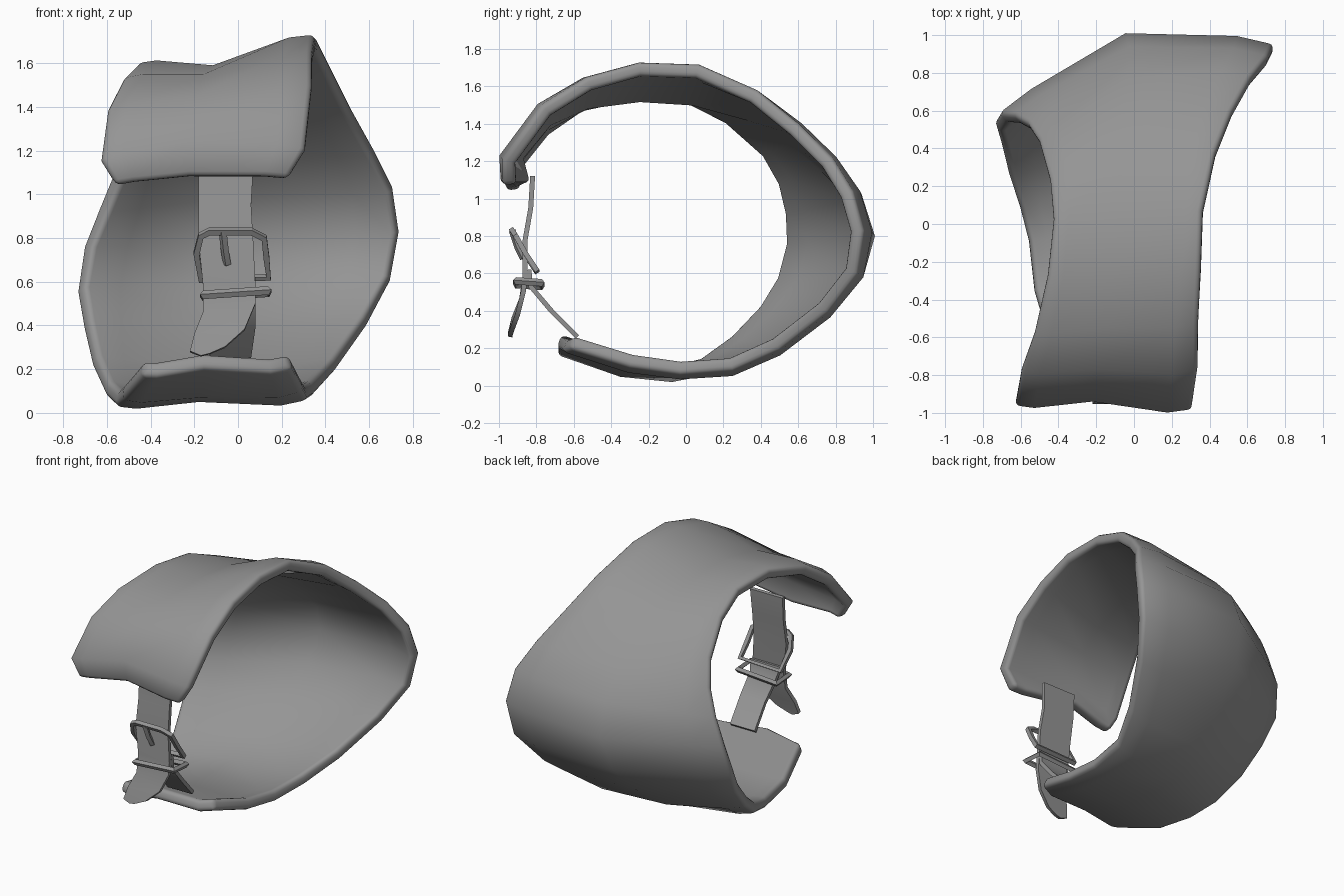
import bpy
from mathutils import Vector

if "Cube" in bpy.data.objects:
    bpy.data.objects.remove(bpy.data.objects["Cube"], do_unlink=True)

grey = bpy.data.materials.new("plain_grey")
grey.use_nodes = True
colour = (0.3, 0.3, 0.3, 1)
grey.diffuse_color = colour
grey.node_tree.nodes["Principled BSDF"].inputs["Base Color"].default_value = colour


def points(*rows):
    """Turn rows given in hundredths into vectors."""
    return [Vector(row) / 100 for row in rows]


def finish(obj, angle):
    """Select the object, apply the material and smooth the shading."""
    bpy.ops.object.select_all(action="DESELECT")
    obj.select_set(True)
    bpy.context.view_layer.objects.active = obj
    if obj.type == "CURVE":
        bpy.ops.object.convert(target="MESH")
        obj = bpy.context.object
    obj.data.materials.clear()
    obj.data.materials.append(grey)
    bpy.ops.object.shade_smooth_by_angle(angle=angle)


def sheet(name, rows, thickness, offset, rim):
    """Build a thick sheet with a softened rim from rows of points."""
    width = len(rows[0])
    faces = []
    for i in range(len(rows) - 1):
        for j in range(width - 1):
            a = i * width + j
            faces.append((a, a + 1, a + width + 1, a + width))
    mesh = bpy.data.meshes.new(name)
    mesh.from_pydata([p for row in rows for p in row], [], faces)
    obj = bpy.data.objects.new(name, mesh)
    bpy.context.collection.objects.link(obj)
    finish(obj, 1.1)
    solid = obj.modifiers.new("thickness", "SOLIDIFY")
    solid.thickness = thickness
    solid.offset = offset
    if rim:
        bevel = obj.modifiers.new("soft_rim", "BEVEL")
        bevel.width = rim
        bevel.segments = 3
        bevel.limit_method = "ANGLE"
        bevel.angle_limit = 1.0
    for mod in [m.name for m in obj.modifiers]:
        bpy.ops.object.modifier_apply(modifier=mod)
    bpy.ops.object.shade_smooth_by_angle(angle=0.9)


def bar(name, path, radius, closed=False):
    """Sweep a thin four-sided bar along a path."""
    data = bpy.data.curves.new(name, "CURVE")
    data.dimensions = "3D"
    data.bevel_depth = radius
    data.bevel_resolution = 0
    data.use_fill_caps = True
    spline = data.splines.new("POLY")
    spline.points.add(len(path) - 1)
    for point, co in zip(spline.points, path):
        point.co = (*co, 1)
    spline.use_cyclic_u = closed
    obj = bpy.data.objects.new(name, data)
    bpy.context.collection.objects.link(obj)
    finish(obj, 0.5)


# Cuff: outlines running over the top, round the back and under to the lip
right_edge = points(
    (-56, -96, 104), (-63, -96, 116), (-60, -78, 139), (-53, -58, 153),
    (-46, -27, 160), (-43, 3, 157), (-45, 24, 146), (-51, 45, 127),
    (-57, 54, 111), (-64, 58, 94), (-71, 59, 76), (-74, 54, 55),
    (-71, 44, 38), (-67, 28, 21), (-61, 10, 8), (-56, -9, 3),
    (-53, -36, 6), (-44, -67, 17))
left_edge = points(
    (23, -98, 107), (31, -98, 121), (34, -77, 150), (34, -53, 165),
    (35, -25, 173), (36, 7, 172), (43, 38, 158), (52, 60, 140),
    (62, 78, 122), (71, 89, 104), (74, 95, 83), (70, 92, 60),
    (59, 76, 39), (45, 50, 19), (35, 25, 8), (32, -3, 6),
    (30, -30, 10), (25, -62, 20))
ridge = [
    (-91, 108), (-94, 124), (-77, 145), (-55, 155), (-25, 159), (5, 157),
    (37, 148), (60, 135), (78, 119), (94, 102), (101, 80), (92, 55),
    (72, 35), (46, 16), (22, 6), (-3, 5), (-30, 7), (-69, 20)]


def shoulder(middle, edge, push):
    """Point between the ridge and an edge, pushed slightly outwards."""
    return middle.lerp(edge, 0.75) + Vector((0, middle.y, middle.z - 0.85)) * push


cuff_rows = []
for right, left, (y, z) in zip(right_edge, left_edge, ridge):
    middle = Vector(((right.x + left.x) / 2 - 0.06, y / 100, z / 100))
    cuff_rows.append([right, shoulder(middle, right, 0.02), middle,
                      shoulder(middle, left, 0.03), left])
sheet("cuff", cuff_rows, 0.075, -1, 0.026)


def strap(name, right, left):
    """Stretch a thin leather band between its two long edges."""
    sheet(name, [list(pair) for pair in zip(right, left)], 0.026, 0, 0)


# Upper strap, ending in a loose pointed tail
strap("upper_strap",
      points((-18, -82, 112), (-18, -83, 95), (-18, -86, 78), (-16, -86, 58),
             (-16, -88, 46), (-20, -92, 36), (-22, -94, 28), (-17, -94, 26)),
      points((7, -82, 112), (6, -83, 95), (7, -86, 78), (8, -86, 58),
             (8, -87, 50), (3, -90, 38), (-6, -93, 30), (-13, -94, 27)))

# Lower strap, rising from the lip to the buckle
strap("lower_strap",
      points((-15, -84, 62), (-12, -83, 53), (-11, -72, 40), (-13, -58, 26)),
      points((8, -84, 62), (8, -83, 53), (8, -72, 40), (6, -58, 26)))

# Buckle frame, its prong and the strap keeper
bar("buckle_frame",
    points((-17, -80, 61), (-19, -88, 73), (-17, -92, 81), (-13, -93, 83),
           (6, -93, 83), (12, -91, 80), (13, -86, 71), (14, -80, 62)),
    0.019, closed=True)
bar("buckle_prong", points((-7, -93, 83), (-6, -90, 74), (-5, -87, 68)), 0.019)
bar("strap_keeper",
    points((-16, -91, 54), (14, -91, 56), (14, -77, 55), (-16, -77, 53)),
    0.02, closed=True)
